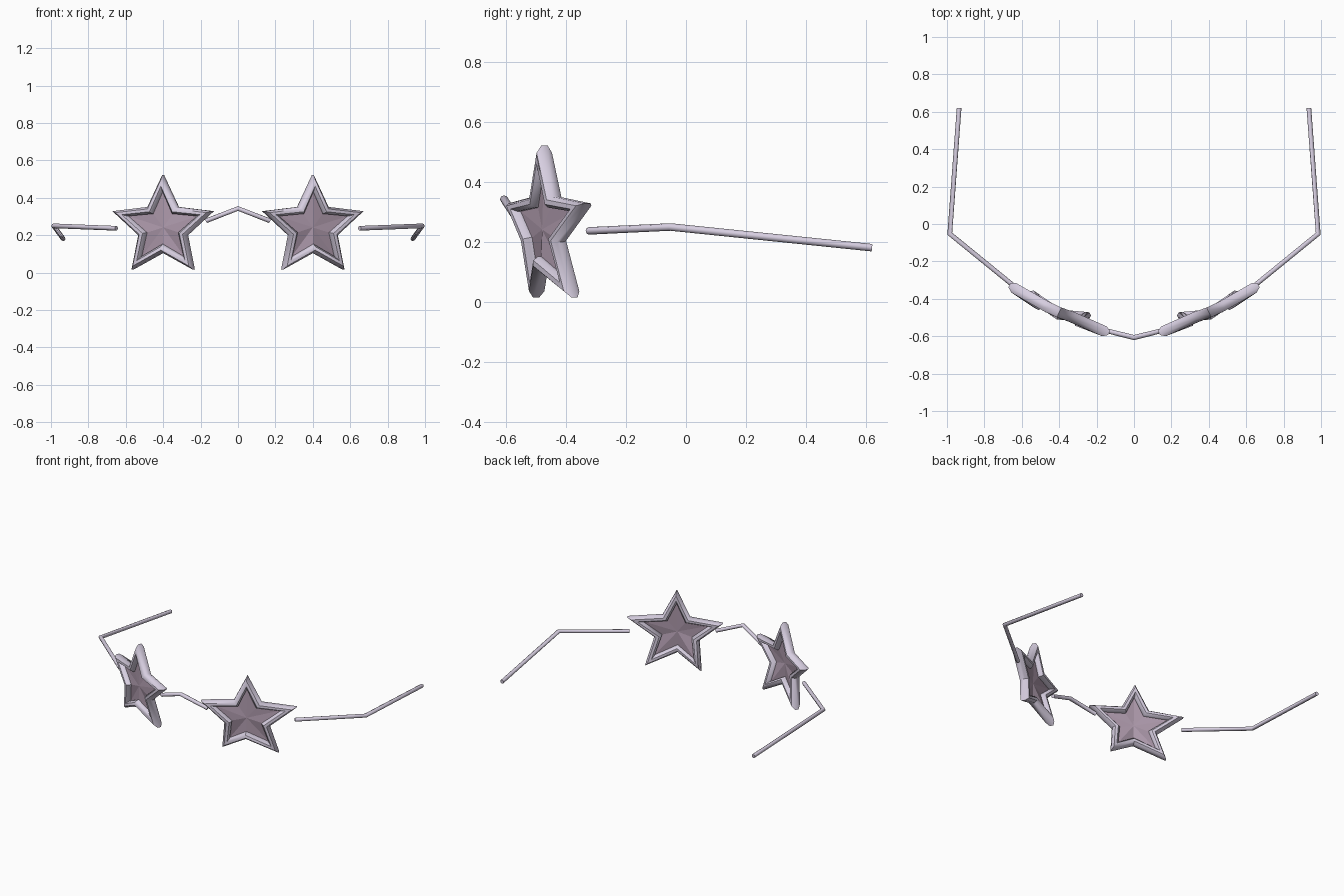
import bpy, bmesh, math
from mathutils import Vector

if "Cube" in bpy.data.objects:
    bpy.data.objects.remove(bpy.data.objects["Cube"])


def material(name, color):
    m = bpy.data.materials.new(name)
    m.diffuse_color = color
    m.use_nodes = True
    m.node_tree.nodes["Principled BSDF"].inputs["Base Color"].default_value = m.diffuse_color
    return m


FRAME = material("frame_lilac", (0.68, 0.62, 0.75, 1))
LENS = material("lens_mauve", (0.42, 0.32, 0.41, 1))

CENTER = Vector((0.4, -0.48, 0.242))
NORMAL = Vector((0.44, -0.9, 0)).normalized()
# depth of each star corner, clockwise from the top tip (tip, valley, tip, ...)
DEPTH = [-0.472, -0.435, -0.328, -0.42, -0.372, -0.485, -0.50, -0.53, -0.583, -0.50]


def star_point(i, scale_tip, scale_valley):
    """Corner i of the gently warped star, scaled about its centre."""
    full, size = (0.28, scale_tip) if i % 2 == 0 else (0.135, scale_valley)
    a = math.radians(36 * i)
    corner = Vector((0.4 + full * math.sin(a), DEPTH[i], CENTER.z + full * math.cos(a)))
    return CENTER + (corner - CENTER) * (size / full)


def finish(bm, name, side, mat, smooth):
    for v in bm.verts:
        v.co.x *= side
    bmesh.ops.recalc_face_normals(bm, faces=bm.faces)
    me = bpy.data.meshes.new(name)
    bm.to_mesh(me)
    bm.free()
    ob = bpy.data.objects.new(name, me)
    bpy.context.collection.objects.link(ob)
    me.materials.append(mat)
    if smooth:
        bpy.ops.object.select_all(action='DESELECT')
        ob.select_set(True)
        bpy.context.view_layer.objects.active = ob
        bpy.ops.object.shade_smooth_by_angle(angle=math.radians(50))
    return ob


def star_rim(name, side):
    """Octagonal section swept round the star between inner and outer outlines."""
    bm = bmesh.new()
    rings = []
    for i in range(10):
        inner, outer = star_point(i, 0.195, 0.09), star_point(i, 0.28, 0.135)
        mid, half = (inner + outer) / 2, (outer - inner) / 2
        ring = []
        for k in range(8):
            a = math.radians(22.5 + 45 * k)
            c = math.cos(a) / math.cos(math.radians(22.5))
            ring.append(bm.verts.new(mid + half * c + NORMAL * 0.031 * math.sin(a)))
        rings.append(ring)
    for i in range(10):
        a, b = rings[i], rings[(i + 1) % 10]
        for k in range(8):
            bm.faces.new((a[k], a[(k + 1) % 8], b[(k + 1) % 8], b[k]))
    finish(bm, name, side, FRAME, True)


def star_lens(name, side):
    bm = bmesh.new()
    c = bm.verts.new(CENTER)
    ring = [bm.verts.new(star_point(i, 0.215, 0.1)) for i in range(10)]
    for i in range(10):
        bm.faces.new((c, ring[i], ring[(i + 1) % 10]))
    finish(bm, name, side, LENS, False)


def tube(name, points, radius, side=1):
    """Capped eight-sided tube with mitred bends."""
    pts = [Vector((x * side, y, z)) for x, y, z in points]
    bm = bmesh.new()
    rings = []
    for i, p in enumerate(pts):
        d0 = (p - pts[i - 1]).normalized() if i else (pts[1] - p).normalized()
        d1 = (pts[i + 1] - p).normalized() if i < len(pts) - 1 else d0
        t = (d0 + d1).normalized()
        u = Vector((0, 0, 1)).cross(t).normalized()
        v = t.cross(u)
        stretch = 1 / max(0.5, t.dot(d0))
        rings.append([bm.verts.new(p + radius * (u * stretch * math.cos(k * math.pi / 4)
                                                 + v * math.sin(k * math.pi / 4)))
                      for k in range(8)])
    for a, b in zip(rings, rings[1:]):
        for k in range(8):
            bm.faces.new((a[k], a[(k + 1) % 8], b[(k + 1) % 8], b[k]))
    bm.faces.new(rings[0])
    bm.faces.new(rings[-1])
    finish(bm, name, 1, FRAME, True)


# star rims, lenses and folding arms on both sides
for label, side in (("right", 1), ("left", -1)):
    star_rim("star_rim_" + label, side)
    star_lens("star_lens_" + label, side)
    tube("temple_arm_" + label,
         [(0.65, -0.325, 0.237), (0.985, -0.052, 0.25), (0.935, 0.62, 0.181)], 0.0125, side)

# nose bridge
tube("nose_bridge", [(-0.17, -0.565, 0.277), (0, -0.607, 0.343), (0.17, -0.565, 0.277)], 0.0125)
